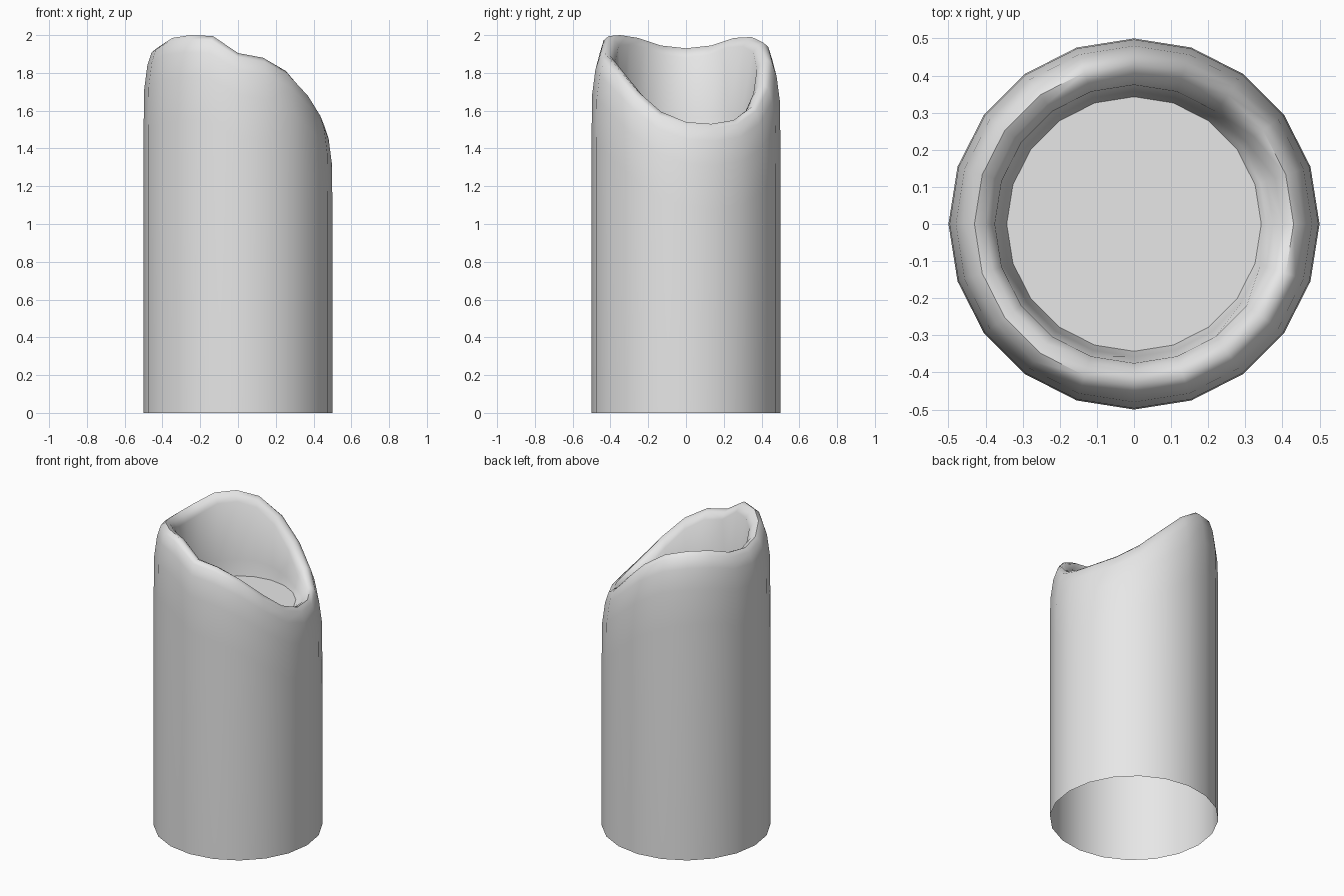
import bpy
import bmesh
from math import cos, sin, tau, radians

cube = bpy.data.objects.get("Cube")
if cube:
    bpy.data.objects.remove(cube, do_unlink=True)

SIDES = 20
POOL_Z = 1.47

# Height of the melted rim, every 18 degrees from +x
RIM = [1.54, 1.53, 1.55, 1.62, 1.74, 1.87, 1.96, 1.99, 1.985, 1.945,
       1.93, 1.945, 1.985, 2.0, 1.995, 1.905, 1.88, 1.81, 1.70, 1.595]

# Wall section: radius and drop below the rim, from outside over the lip
LIP = [(0.5, 0.45), (0.497, 0.22), (0.48, 0.09), (0.458, 0.022),
       (0.43, 0.0), (0.40, 0.015), (0.375, 0.05)]


def ring(bm, radius, height):
    """Ring of vertices; height is a function of the side index."""
    return [bm.verts.new((radius * cos(tau * i / SIDES),
                          radius * sin(tau * i / SIDES), height(i)))
            for i in range(SIDES)]


def bridge(bm, a, b):
    for i in range(SIDES):
        j = (i + 1) % SIDES
        bm.faces.new((a[i], a[j], b[j], b[i]))


def finish(bm, name, material):
    mesh = bpy.data.meshes.new(name)
    bm.to_mesh(mesh)
    bm.free()
    mesh.materials.append(material)
    obj = bpy.data.objects.new(name, mesh)
    bpy.context.collection.objects.link(obj)
    bpy.ops.object.select_all(action='DESELECT')
    obj.select_set(True)
    bpy.context.view_layer.objects.active = obj
    bpy.ops.object.shade_smooth_by_angle(angle=radians(60))
    return obj


wax = bpy.data.materials.new("pale_grey_wax")
wax.use_nodes = True
colour = (0.8, 0.8, 0.8, 1.0)
wax.diffuse_color = colour
wax.node_tree.nodes["Principled BSDF"].inputs["Base Color"].default_value = colour

# Candle wall: open at the base, rolled over the uneven lip, down to the pool
bm = bmesh.new()
rings = [ring(bm, 0.5, lambda i: 0.0)]
for r, drop in LIP:
    rings.append(ring(bm, r, lambda i: RIM[i] - drop))
rings.append(ring(bm, 0.358, lambda i: POOL_Z + 0.2 * (RIM[i] - POOL_Z)))
rings.append(ring(bm, 0.343, lambda i: POOL_Z))
for lower, upper in zip(rings, rings[1:]):
    bridge(bm, lower, upper)
finish(bm, "candle_wall", wax)

# Flat wax surface inside the hollow
bm = bmesh.new()
bm.faces.new(ring(bm, 0.343, lambda i: POOL_Z))
finish(bm, "wax_pool", wax)
